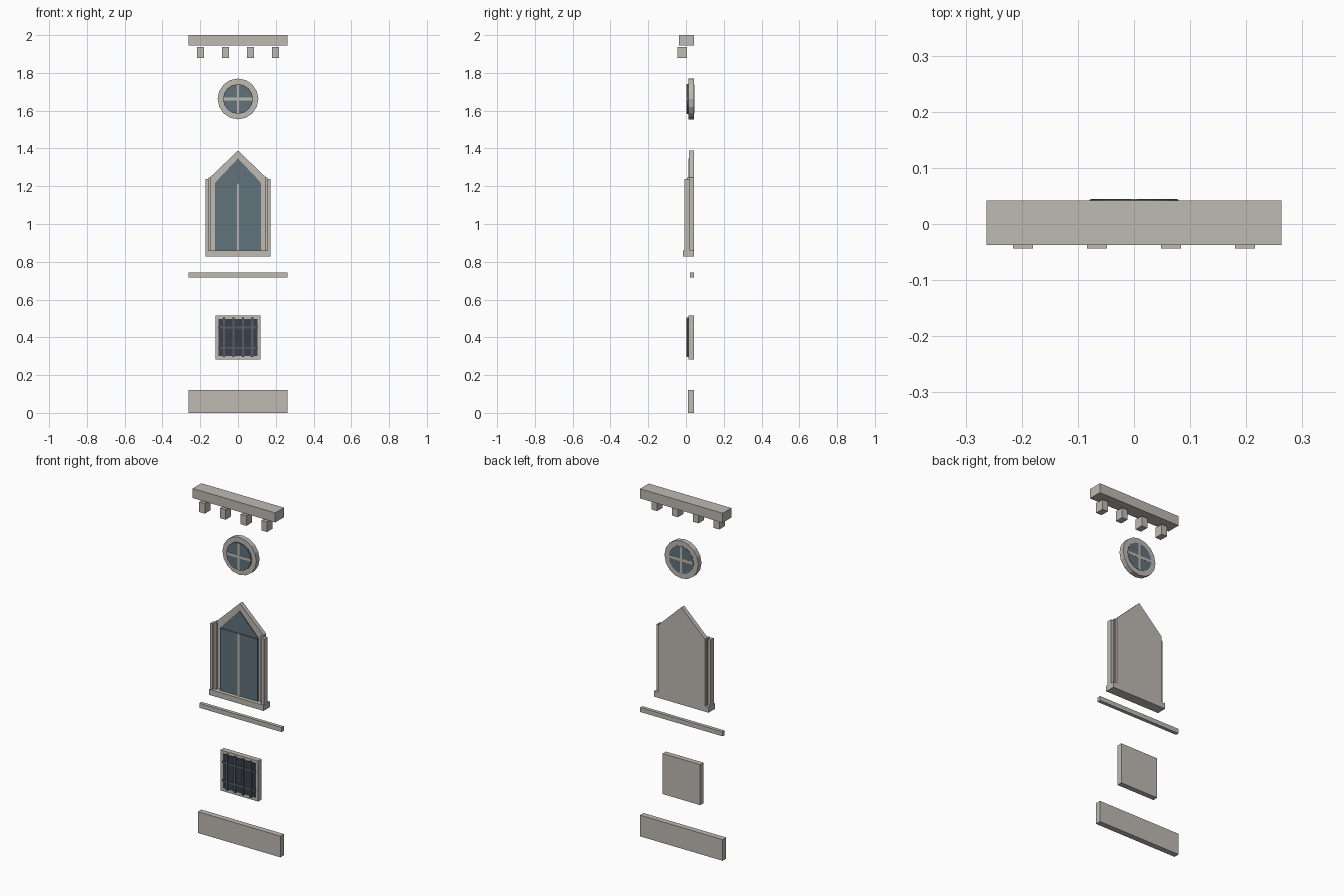
import bpy, math

cube = bpy.data.objects.get("Cube")
if cube:
    bpy.data.objects.remove(cube, do_unlink=True)


def material(name, rgb):
    m = bpy.data.materials.new(name)
    m.use_nodes = True
    m.diffuse_color = (*rgb, 1)
    m.node_tree.nodes["Principled BSDF"].inputs["Base Color"].default_value = (*rgb, 1)
    return m


stone = material("warm grey stone", (0.52, 0.49, 0.45))
glass = material("blue grey glass", (0.12, 0.17, 0.2))
iron = material("dark iron", (0.045, 0.05, 0.07))
bar_metal = material("grey bar metal", (0.085, 0.12, 0.14))

BACK = 0.042


def make(name, verts, faces, mat):
    mesh = bpy.data.meshes.new(name)
    mesh.from_pydata(verts, [], faces)
    mesh.materials.append(mat)
    obj = bpy.data.objects.new(name, mesh)
    bpy.context.collection.objects.link(obj)
    return obj


def slab(name, outline, y0, y1, mat):
    """Extrude an x-z outline (counter-clockwise from the front) from y0 to y1."""
    n = len(outline)
    verts = [(x, y, z) for y in (y0, y1) for x, z in outline]
    faces = [tuple(range(n)), tuple(reversed(range(n, 2 * n)))]
    faces += [(i, i + n, (i + 1) % n + n, (i + 1) % n) for i in range(n)]
    return make(name, verts, faces, mat)


def box(name, x0, x1, y0, y1, z0, z1, mat):
    return slab(name, [(x0, z0), (x1, z0), (x1, z1), (x0, z1)], y0, y1, mat)


def circle(radius, z, n=16):
    return [(radius * math.cos(math.tau * i / n), z + radius * math.sin(math.tau * i / n))
            for i in range(n)]


def ring(name, r_out, r_in, z, y0, y1, mat, n=16):
    loops = [(r_out, y0), (r_out, y1), (r_in, y1), (r_in, y0)]
    verts = [(x, y, h) for r, y in loops for x, h in circle(r, z, n)]
    faces = []
    for k in range(4):
        a, b = k * n, (k + 1) % 4 * n
        faces += [(a + i, b + i, b + (i + 1) % n, a + (i + 1) % n) for i in range(n)]
    return make(name, verts, faces, mat)


def gable(half, bottom, shoulder, apex):
    return [(-half, bottom), (half, bottom), (half, shoulder), (0, apex), (-half, shoulder)]


# Cornice with brackets
box("cornice", -0.263, 0.263, -0.037, BACK, 1.945, 2.0, stone)
for i in range(4):
    x = -0.198 + 0.132 * i
    box(f"bracket_{i + 1}", x - 0.018, x + 0.018, -0.044, 0.006, 1.88, 1.938, stone)

# Round window
ROUND_Z = 1.662
ring("round_frame", 0.108, 0.077, ROUND_Z, 0.013, BACK, stone)
slab("round_glass", circle(0.079, ROUND_Z), 0.005, 0.0435, glass)
box("round_upright", -0.006, 0.006, 0.003, 0.0445, ROUND_Z - 0.077, ROUND_Z + 0.077, stone)
box("round_crossbar", -0.077, 0.077, 0.003, 0.0445, ROUND_Z - 0.008, ROUND_Z + 0.008, stone)

# Pointed window
slab("pointed_frame", gable(0.15, 0.84, 1.245, 1.389), 0.017, BACK, stone)
slab("pointed_glass", gable(0.12, 0.86, 1.22, 1.347), 0.012, 0.02, glass)
box("lower_pane", -0.12, 0.12, 0.007, 0.014, 0.86, 1.218, glass)
box("pointed_mullion", -0.006, 0.006, 0.003, 0.014, 0.86, 1.218, stone)
box("window_sill", -0.173, 0.173, -0.015, BACK, 0.828, 0.86, stone)
for side, s in (("left", 1), ("right", -1)):
    for part, near, far, y0, y1, top in (("outer_post", 0.156, 0.172, -0.008, 0.022, 1.238),
                                         ("inner_post", 0.142, 0.156, 0.004, 0.03, 1.245)):
        x0, x1 = sorted((s * near, s * far))
        box(f"{side}_{part}", x0, x1, y0, y1, 0.86, top, stone)

# Ledge between the windows
box("ledge", -0.262, 0.262, 0.022, BACK, 0.716, 0.742, stone)

# Barred window
box("barred_frame", -0.12, 0.12, 0.012, BACK, 0.282, 0.515, stone)
box("barred_panel", -0.102, 0.102, 0.008, 0.014, 0.302, 0.498, iron)
for i in range(4):
    x = -0.074 + 0.05 * i
    box(f"upright_bar_{i + 1}", x - 0.006, x + 0.006, 0.002, 0.013, 0.297, 0.505, bar_metal)
for i, z in enumerate((0.345, 0.452)):
    box(f"cross_bar_{i + 1}", -0.106, 0.106, 0.004, 0.013, z - 0.005, z + 0.005, bar_metal)

# Base plinth
box("plinth", -0.263, 0.263, 0.01, BACK, 0, 0.122, stone)
